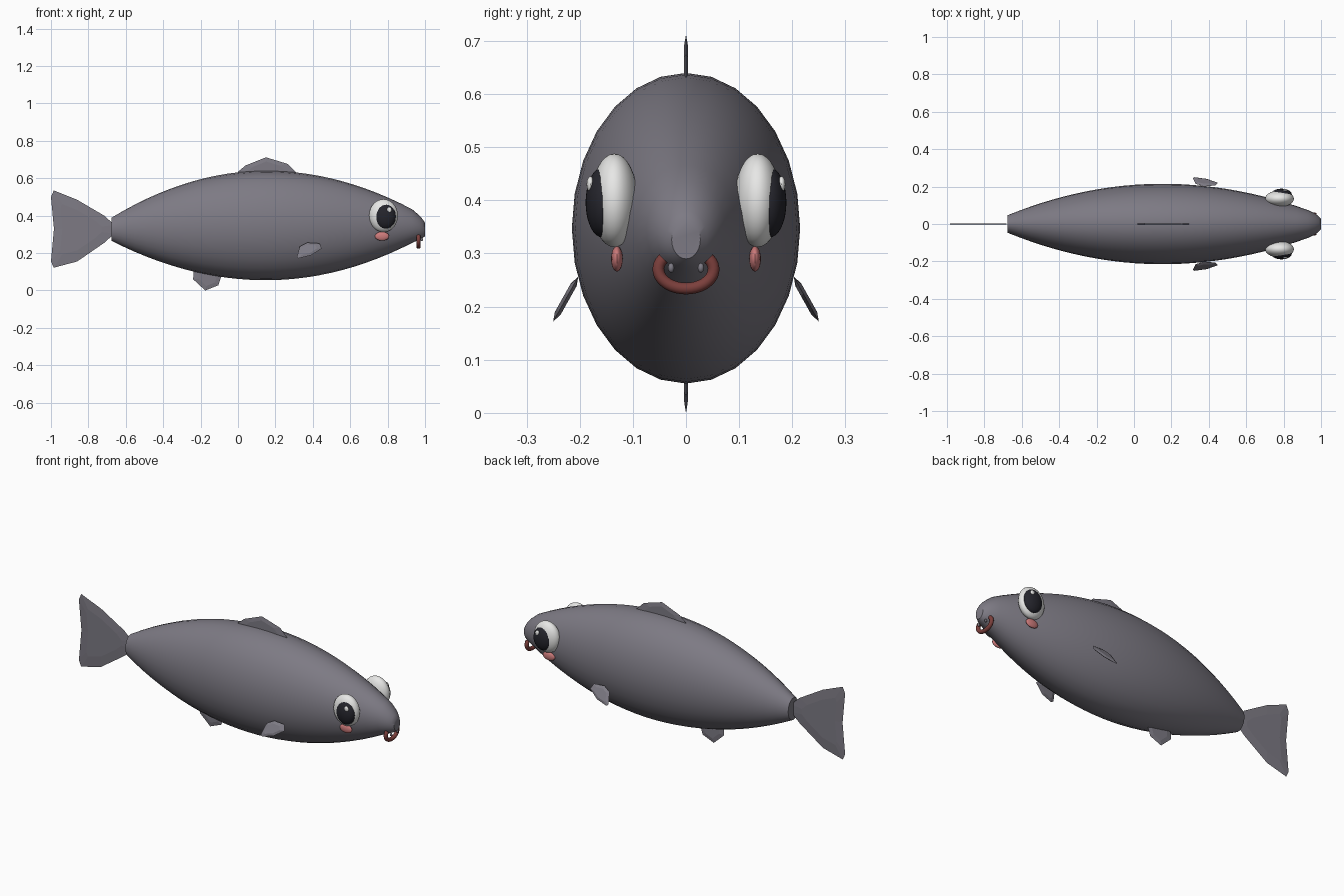
import bpy, bmesh, math
from mathutils import Vector

cube = bpy.data.objects.get("Cube")
if cube:
    bpy.data.objects.remove(cube, do_unlink=True)


def material(name, color):
    m = bpy.data.materials.new(name)
    m.use_nodes = True
    m.diffuse_color = (*color, 1)
    bsdf = next(n for n in m.node_tree.nodes if n.type == 'BSDF_PRINCIPLED')
    bsdf.inputs["Base Color"].default_value = (*color, 1)
    return m


GREY = material("body grey", (0.205, 0.195, 0.23))
WHITE = material("eye white", (0.8, 0.8, 0.79))
BLACK = material("pupil black", (0.018, 0.018, 0.025))
PINK = material("cheek pink", (0.62, 0.2, 0.2))
RED = material("lip red", (0.2, 0.05, 0.045))


def finish(name, bm, mat, smooth=True):
    bmesh.ops.recalc_face_normals(bm, faces=bm.faces)
    mesh = bpy.data.meshes.new(name)
    bm.to_mesh(mesh)
    bm.free()
    mesh.materials.append(mat)
    ob = bpy.data.objects.new(name, mesh)
    bpy.context.collection.objects.link(ob)
    if smooth:
        bpy.ops.object.select_all(action='DESELECT')
        ob.select_set(True)
        bpy.context.view_layer.objects.active = ob
        bpy.ops.object.shade_smooth_by_angle(angle=math.radians(40))
    return ob


def loft(name, rings, mat):
    """Skin a list of closed rings and cap both ends."""
    bm = bmesh.new()
    loops = [[bm.verts.new(p) for p in ring] for ring in rings]
    n = len(loops[0])
    for a, b in zip(loops, loops[1:]):
        for i in range(n):
            j = (i + 1) % n
            bm.faces.new((a[i], a[j], b[j], b[i]))
    bm.faces.new(loops[0])
    bm.faces.new(loops[-1])
    return finish(name, bm, mat)


def ellipsoid(name, centre, radii, mat, segs=28, rings=16):
    bm = bmesh.new()
    bmesh.ops.create_uvsphere(bm, u_segments=segs, v_segments=rings, radius=1)
    bmesh.ops.scale(bm, vec=radii, verts=bm.verts)
    bmesh.ops.translate(bm, vec=centre, verts=bm.verts)
    return finish(name, bm, mat)


def fin(name, outline, thick, place=lambda x, z, t: (x, t, z)):
    """Thin plate with edges tapering to a line."""
    cx = sum(p[0] for p in outline) / len(outline)
    cz = sum(p[1] for p in outline) / len(outline)
    bm = bmesh.new()
    rim = [bm.verts.new(place(x, z, 0)) for x, z in outline]
    n = len(rim)
    for t in (-thick / 2, thick / 2):
        face = [bm.verts.new(place(cx + (x - cx) * 0.65, cz + (z - cz) * 0.65, t))
                for x, z in outline]
        bm.faces.new(face)
        for i in range(n):
            j = (i + 1) % n
            bm.faces.new((rim[i], rim[j], face[j], face[i]))
    return finish(name, bm, GREY, smooth=False)


# Body: elliptical sections, tapering by a parabola from the widest point
def section(x):
    if x < 0.15:
        t = ((0.15 - x) / 0.825) ** 2
        return x, 0.64 - 0.25 * t, 0.055 + 0.21 * t, 0.215 - 0.168 * t
    t = (x - 0.15) ** 2
    return x, 0.64 - 0.337 * t, 0.055 + 0.327 * t, 0.215 - 0.231 * t


stations = [section(-0.675 + 1.605 * i / 26) for i in range(27)]
stations += [(0.97, 0.401, 0.272, 0.055), (0.988, 0.38, 0.281, 0.04), (1.0, 0.362, 0.29, 0.027)]
body_rings = []
for x, top, low, half_y in stations:
    angles = [2 * math.pi * i / 28 for i in range(28)]
    body_rings.append([(x, half_y * math.sin(a), (top + low) / 2 + (top - low) / 2 * math.cos(a))
                       for a in angles])
loft("body", body_rings, GREY)

# Fins on the centre line
fin("dorsal_fin", [(0.0, 0.615), (0.0, 0.635), (0.04, 0.668), (0.15, 0.712), (0.265, 0.677),
                   (0.312, 0.63), (0.3, 0.6)], 0.008)
fin("tail_fin", [(-0.66, 0.35), (-0.715, 0.40), (-0.86, 0.485), (-0.985, 0.535), (-1.0, 0.5),
                 (-0.984, 0.33), (-1.0, 0.155), (-0.985, 0.122), (-0.86, 0.155),
                 (-0.715, 0.255), (-0.66, 0.305)], 0.008)
fin("anal_fin", [(-0.235, 0.13), (-0.24, 0.06), (-0.175, 0.0), (-0.105, 0.028),
                 (-0.088, 0.08), (-0.1, 0.12)], 0.008)

# Paired parts: left is +y mirrored to -y about the swimming axis
PECTORAL = [(0.315, 0.18), (0.33, 0.235), (0.37, 0.256), (0.435, 0.252),
            (0.448, 0.225), (0.39, 0.188), (0.325, 0.172)]
for side, s in (("far", 1), ("near", -1)):
    fin(side + "_pectoral_fin", PECTORAL, 0.012,
        lambda x, z, t: (x, s * (0.203 + (0.256 - z) * 0.56 + 0.87 * t), z + 0.49 * t))
    ellipsoid(side + "_eye", (0.778, s * 0.135, 0.40), (0.077, 0.044, 0.088), WHITE)
    ellipsoid(side + "_pupil", (0.788, s * 0.157, 0.396), (0.056, 0.032, 0.066), BLACK)
    ellipsoid(side + "_eye_glint", (0.808, s * 0.18, 0.43), (0.013, 0.007, 0.015), WHITE, 16, 10)
    ellipsoid(side + "_cheek", (0.77, s * 0.13, 0.29), (0.038, 0.011, 0.024), PINK, 20, 12)
    ellipsoid(side + "_nostril", (0.982, s * 0.028, 0.273), (0.007, 0.006, 0.009), GREY, 12, 8)

# Mouth: round tube bent along an upward-curving arc
lip_rings = []
for i in range(25):
    a = math.radians(-215 + 250 * i / 24)
    p = Vector((0.965, 0.052 * math.cos(a), 0.27 + 0.036 * math.sin(a)))
    out = Vector((0, 0.036 * math.cos(a), 0.052 * math.sin(a))).normalized()
    ring = [2 * math.pi * k / 12 for k in range(12)]
    lip_rings.append([p + out * 0.011 * math.cos(b) + Vector((0.011 * math.sin(b), 0, 0))
                      for b in ring])
loft("mouth", lip_rings, RED)
